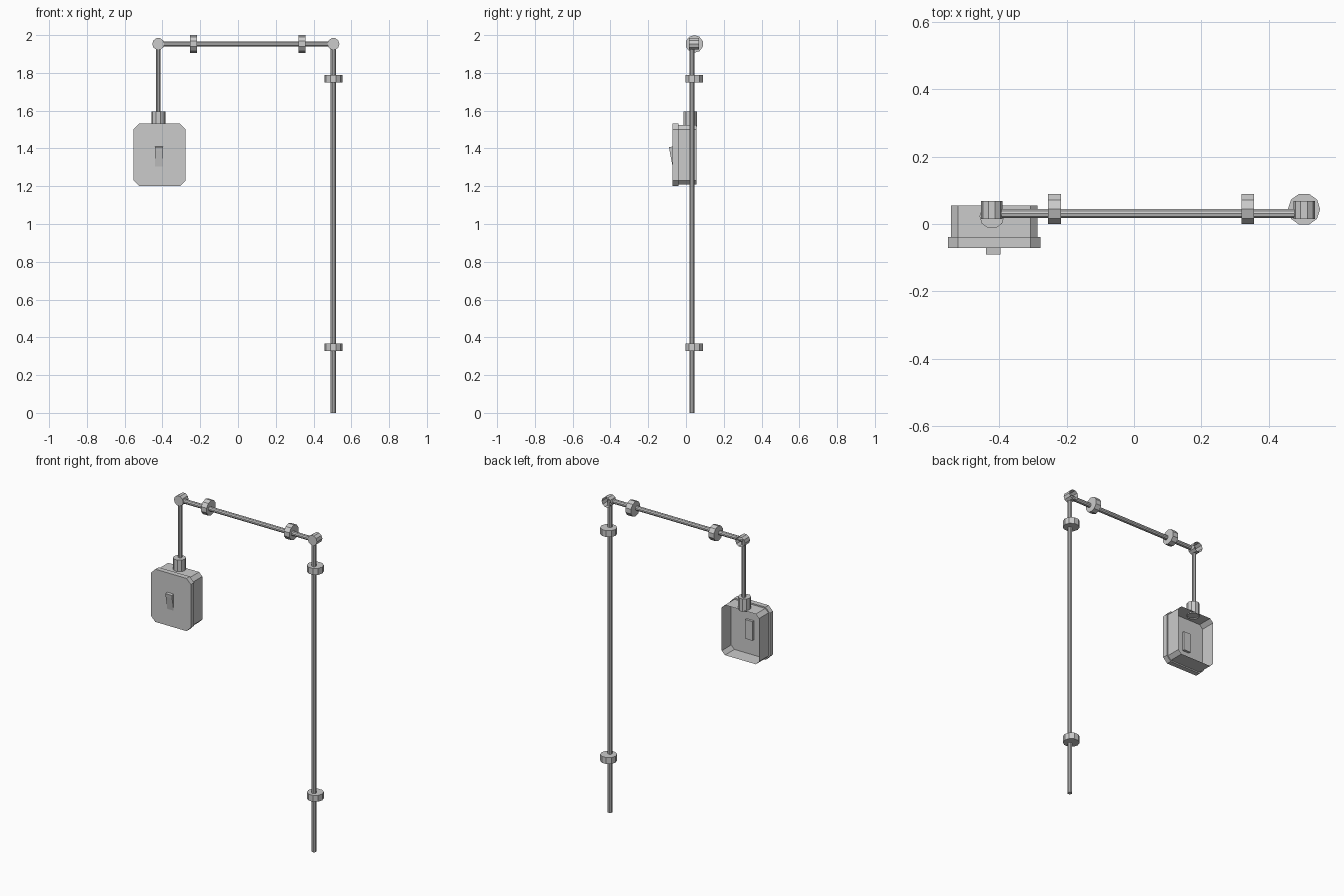
import bpy, bmesh, math
from mathutils import Vector

if "Cube" in bpy.data.objects:
    bpy.data.objects.remove(bpy.data.objects["Cube"])


def make(name, bm):
    bmesh.ops.recalc_face_normals(bm, faces=bm.faces)
    me = bpy.data.meshes.new(name)
    bm.to_mesh(me)
    bm.free()
    ob = bpy.data.objects.new(name, me)
    bpy.context.collection.objects.link(ob)
    return ob


def loft(name, start, end, cap_start=True, cap_end=True):
    """Join two matching point loops, with optional end caps."""
    bm = bmesh.new()
    a = [bm.verts.new(p) for p in start]
    b = [bm.verts.new(p) for p in end]
    n = len(a)
    for i in range(n):
        bm.faces.new((a[i], a[(i + 1) % n], b[(i + 1) % n], b[i]))
    if cap_start:
        bm.faces.new(a)
    if cap_end:
        bm.faces.new(b)
    return make(name, bm)


AXES = {'X': (Vector((0, 0, 1)), Vector((0, 1, 0))),
        'Y': (Vector((1, 0, 0)), Vector((0, 0, 1))),
        'Z': (Vector((1, 0, 0)), Vector((0, 1, 0)))}


def tube(name, p, q, r, axis, n=10, **caps):
    u, v = AXES[axis]
    ring = [(u * math.cos(2 * math.pi * i / n) + v * math.sin(2 * math.pi * i / n)) * r
            for i in range(n)]
    return loft(name, [Vector(p) + o for o in ring], [Vector(q) + o for o in ring], **caps)


def octagon(cx, cz, w, h, c, y):
    w, h = w / 2, h / 2
    pts = [(-w, -h + c), (-w + c, -h), (w - c, -h), (w, -h + c),
           (w, h - c), (w - c, h), (-w + c, h), (-w, h - c)]
    return [(cx + x, y, cz + z) for x, z in pts]


XL, XR, ZT, Y = -0.422, 0.505, 1.953, 0.031

# Conduit pipes
tube("main_pipe", (XR, Y, 0), (XR, Y, ZT), 0.014, 'Z')
tube("cross_pipe", (XL, Y, ZT), (XR, Y, ZT), 0.014, 'X')
tube("drop_pipe", (XL, Y, 1.55), (XL, Y, ZT), 0.012, 'Z')

# Wall clamps around the pipes
for i, z in enumerate((0.347, 1.768)):
    tube(f"upright_clamp_{i}", (XR, 0.044, z - 0.02), (XR, 0.044, z + 0.02), 0.048, 'Z')
for i, x in enumerate((-0.236, 0.338)):
    tube(f"cross_clamp_{i}", (x - 0.019, 0.044, ZT), (x + 0.019, 0.044, ZT), 0.047, 'X')

# Corner joints, open towards the wall
for side, x in (("left", XL), ("right", XR)):
    tube(side + "_joint", (x, 0.015, ZT), (x, 0.068, ZT), 0.032, 'Y', cap_end=False)

# Collar on top of the box
tube("collar", (XL, 0.023, 1.515), (XL, 0.023, 1.595), 0.037, 'Z', cap_start=False)

# Switch box: cover plate and hollow body open at the back
CX, CZ = -0.415, 1.366
loft("cover_plate", octagon(CX, CZ, 0.276, 0.33, 0.03, -0.071),
     octagon(CX, CZ, 0.276, 0.33, 0.03, -0.039))
loft("box_body", octagon(CX, CZ, 0.258, 0.314, 0.022, -0.039),
     octagon(CX, CZ, 0.258, 0.314, 0.022, 0.055), cap_start=False, cap_end=False)

# Lever on the front, switch housing inside
profile = [(-0.065, 1.41), (-0.09, 1.408), (-0.087, 1.388), (-0.071, 1.305), (-0.065, 1.305)]
sx = -0.418
loft("switch_lever", [(sx - 0.022, y, z) for y, z in profile],
     [(sx + 0.022, y, z) for y, z in profile])
loft("switch_housing", octagon(sx, 1.365, 0.05, 0.12, 0.001, -0.042),
     octagon(sx, 1.365, 0.05, 0.12, 0.001, -0.024))
